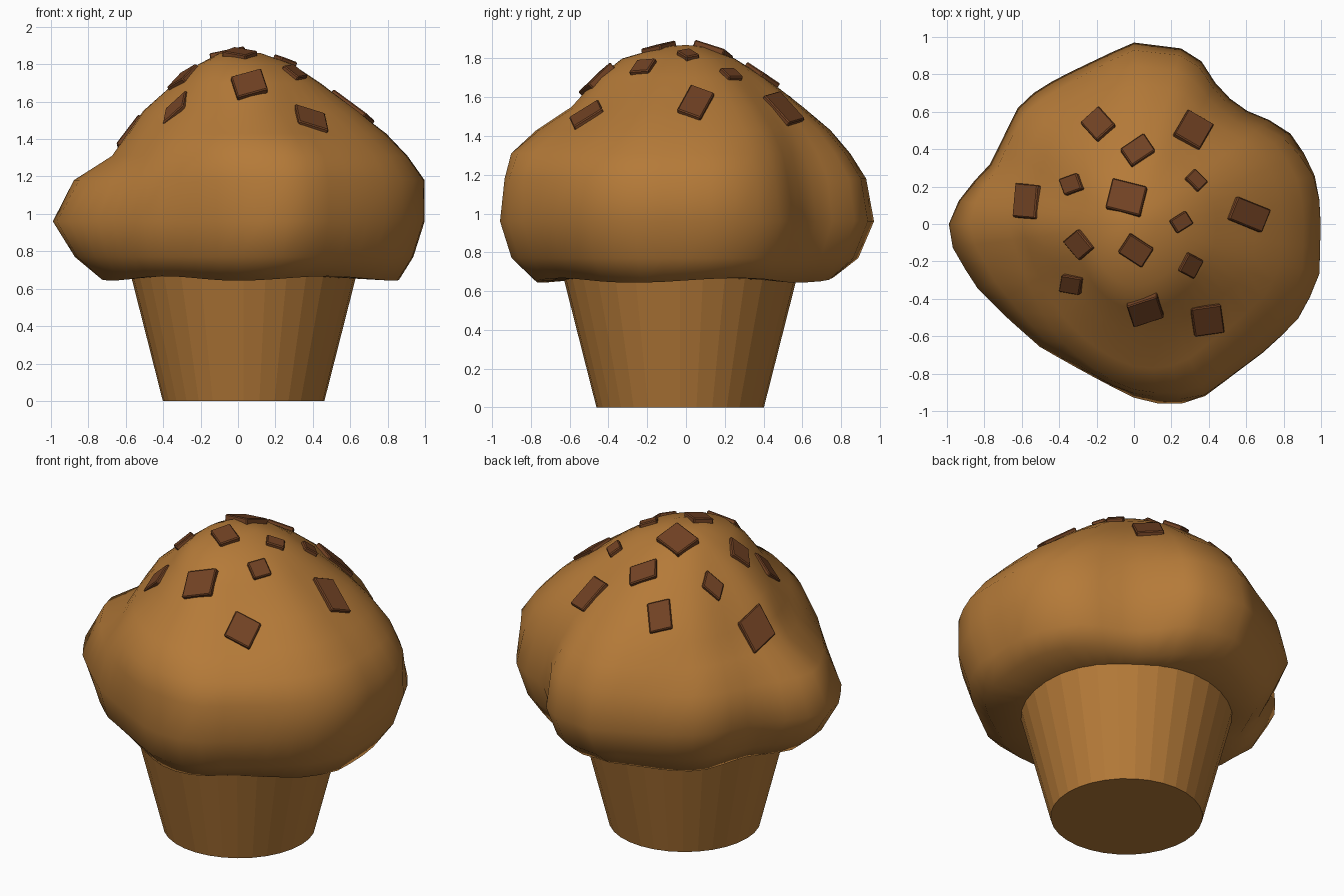
import bpy, bmesh, math
from mathutils import Vector, Matrix
from mathutils.bvhtree import BVHTree

if "Cube" in bpy.data.objects:
    bpy.data.objects.remove(bpy.data.objects["Cube"])


def material(name, rgb):
    m = bpy.data.materials.new(name)
    m.diffuse_color = (*rgb, 1)
    m.use_nodes = True
    m.node_tree.nodes["Principled BSDF"].inputs["Base Color"].default_value = m.diffuse_color
    return m


CAKE = material("golden cake", (0.46, 0.195, 0.040))
CHOC = material("chocolate", (0.165, 0.054, 0.017))


def add_object(name, bm, mat):
    bmesh.ops.recalc_face_normals(bm, faces=bm.faces)
    me = bpy.data.meshes.new(name)
    bm.to_mesh(me)
    bm.free()
    me.materials.append(mat)
    ob = bpy.data.objects.new(name, me)
    bpy.context.collection.objects.link(ob)
    return ob


# Muffin base: flat-sided tapered cup
bm = bmesh.new()
bmesh.ops.create_cone(bm, cap_ends=True, segments=32, radius1=0.432, radius2=0.61,
                      depth=0.70, matrix=Matrix.Translation((0.03, -0.03, 0.35)))
add_object("muffin_base", bm, CAKE)

# Lumpy top: plan outline, plus side profiles for four directions
OUTLINE = [(1.0, 0.08), (0.97, 0.25), (0.87, 0.46), (0.70, 0.57), (0.56, 0.62),
           (0.42, 0.77), (0.32, 0.93), (0, 0.97), (-0.41, 0.78), (-0.6, 0.66),
           (-0.77, 0.32), (-0.93, 0.14), (-1.01, -0.05), (-0.85, -0.33),
           (-0.68, -0.5), (-0.5, -0.66), (-0.25, -0.8), (0.06, -0.955),
           (0.24, -0.965), (0.38, -0.92), (0.7, -0.68), (0.87, -0.52), (0.99, -0.3)]
POLAR = sorted((math.atan2(y, x) % math.tau, math.hypot(x, y)) for x, y in OUTLINE)
POLAR = [(POLAR[-1][0] - math.tau, POLAR[-1][1])] + POLAR + \
        [(POLAR[0][0] + math.tau, POLAR[0][1])]

HEIGHTS = [0.655, 0.77, 0.96, 1.18, 1.31, 1.43, 1.55, 1.70, 1.80, 1.86]
RIGHT = [0.86, 0.93, 0.99, 0.99, 0.90, 0.79, 0.66, 0.44, 0.29, 0.12]
BACK = [0.75, 0.88, 0.96, 0.92, 0.84, 0.74, 0.60, 0.41, 0.25, 0.09]
LEFT = [0.74, 0.88, 1.00, 0.87, 0.66, 0.59, 0.51, 0.34, 0.21, 0.10]
FRONT = [0.77, 0.90, 0.96, 0.955, 0.92, 0.78, 0.60, 0.46, 0.33, 0.12]
FOLLOW = [0.85, 1, 1, 1, 0.85, 0.7, 0.55, 0.3, 0.1, 0]   # how far each ring follows the outline
SIDES = [RIGHT, BACK, LEFT, FRONT]

# Local bulges and hollows: angle, angular reach, height, height reach, amount
LUMPS = [(155, 40, 1.26, 0.24, 0.07), (225, 40, 1.58, 0.22, -0.045),
         (307, 40, 1.52, 0.22, -0.05), (3, 28, 1.56, 0.16, -0.03),
         (215, 40, 0.72, 0.16, 0.035), (35, 25, 1.20, 0.16, -0.04),
         (278, 18, 1.20, 0.22, -0.03)]


def bell(t):
    return 0.5 + 0.5 * math.cos(math.pi * t) if abs(t) < 1 else 0.0


def outline_radius(a):
    for (a0, r0), (a1, r1) in zip(POLAR, POLAR[1:]):
        if a0 <= a <= a1:
            t = (a - a0) / max(a1 - a0, 1e-6)
            x = (1 - t) * r0 * math.cos(a0) + t * r1 * math.cos(a1)
            y = (1 - t) * r0 * math.sin(a0) + t * r1 * math.sin(a1)
            return math.hypot(x, y)
    return 1.0


def ring_radius(a, i):
    q = a / (math.pi / 2)
    k, t = int(q) % 4, q - int(q)
    t = t * t * (3 - 2 * t)
    base = (1 - t) * SIDES[k][i] + t * SIDES[(k + 1) % 4][i]
    widest = (1 - t) * max(SIDES[k]) + t * max(SIDES[(k + 1) % 4])
    r = base * (1 + FOLLOW[i] * (outline_radius(a) / widest - 1))
    for ang, reach, z, dz, amount in LUMPS:
        da = (math.degrees(a) - ang + 180) % 360 - 180
        r += amount * bell(da / reach) * bell((HEIGHTS[i] - z) / dz)
    return r


N = 48
bm = bmesh.new()
rings = []
for i in range(-1, len(HEIGHTS)):
    ring = []
    for j in range(N):
        a = math.tau * j / N
        if i < 0:                                   # underside tucked into the base
            r, z = 0.5, 0.665
        else:
            r, z = ring_radius(a, i), HEIGHTS[i]
            if i == 0:
                z += 0.012 * math.sin(5 * a)
        ring.append(bm.verts.new((r * math.cos(a), r * math.sin(a), z)))
    rings.append(ring)
for lo, hi in zip(rings, rings[1:]):
    for j in range(N):
        k = (j + 1) % N
        bm.faces.new((lo[j], lo[k], hi[k], hi[j]))
tip = bm.verts.new((0, 0, 1.87))
for j in range(N):
    bm.faces.new((rings[-1][j], rings[-1][(j + 1) % N], tip))
bm.faces.new(rings[0])
for f in bm.faces:
    f.smooth = True
bmesh.ops.recalc_face_normals(bm, faces=bm.faces)
tree = BVHTree.FromBMesh(bm)
add_object("muffin_top", bm, CAKE)

# Chocolate chunks: x, y, plan width, plan depth, turn in degrees
CHUNKS = [(-0.19, 0.53, .13, .13, 42), (0.02, 0.39, .15, .11, 34),
          (-0.33, 0.21, .10, .09, 20), (0.315, 0.50, .16, .15, -30),
          (0.33, 0.23, .10, .07, -45), (-0.57, 0.12, .12, .18, -5),
          (-0.04, 0.14, .19, .16, -14), (0.25, 0.01, .10, .08, 32),
          (0.61, 0.05, .19, .13, -22), (-0.29, -0.11, .13, .10, -50),
          (0.01, -0.14, .15, .12, -33), (0.30, -0.22, .09, .11, -28),
          (-0.33, -0.32, .11, .09, -10), (0.06, -0.46, .17, .12, 18),
          (0.39, -0.51, .16, .15, 8)]


def surface(x, y):
    return tree.ray_cast(Vector((x, y, 3)), Vector((0, 0, -1)))[0]


for n, (x, y, w, d, turn) in enumerate(CHUNKS, 1):
    a = math.radians(turn)
    u, v = Vector((math.cos(a), math.sin(a))), Vector((-math.sin(a), math.cos(a)))
    c = Vector((x, y))
    # the edge midpoints are dropped onto the cake so each chunk lies along it
    px, mx, py, my = (surface(*(c + s)) for s in (u * w / 2, -u * w / 2, v * d / 2, -v * d / 2))
    ax, ay = px - mx, py - my
    normal = ax.cross(ay).normalized()
    mid = (surface(x, y) + (px + mx + py + my) / 4) / 2
    bm = bmesh.new()
    low = [bm.verts.new(mid + ax * s / 2 + ay * t / 2 - normal * 0.03)
           for s, t in ((-1, -1), (1, -1), (1, 1), (-1, 1))]
    high = [bm.verts.new(p.co + normal * 0.05) for p in low]
    bm.faces.new(low[::-1])
    bm.faces.new(high)
    for j in range(4):
        k = (j + 1) % 4
        bm.faces.new((low[j], low[k], high[k], high[j]))
    bmesh.ops.bevel(bm, geom=bm.edges[:], offset=0.006, segments=1, affect='EDGES')
    add_object(f"chocolate_chunk_{n}", bm, CHOC)
